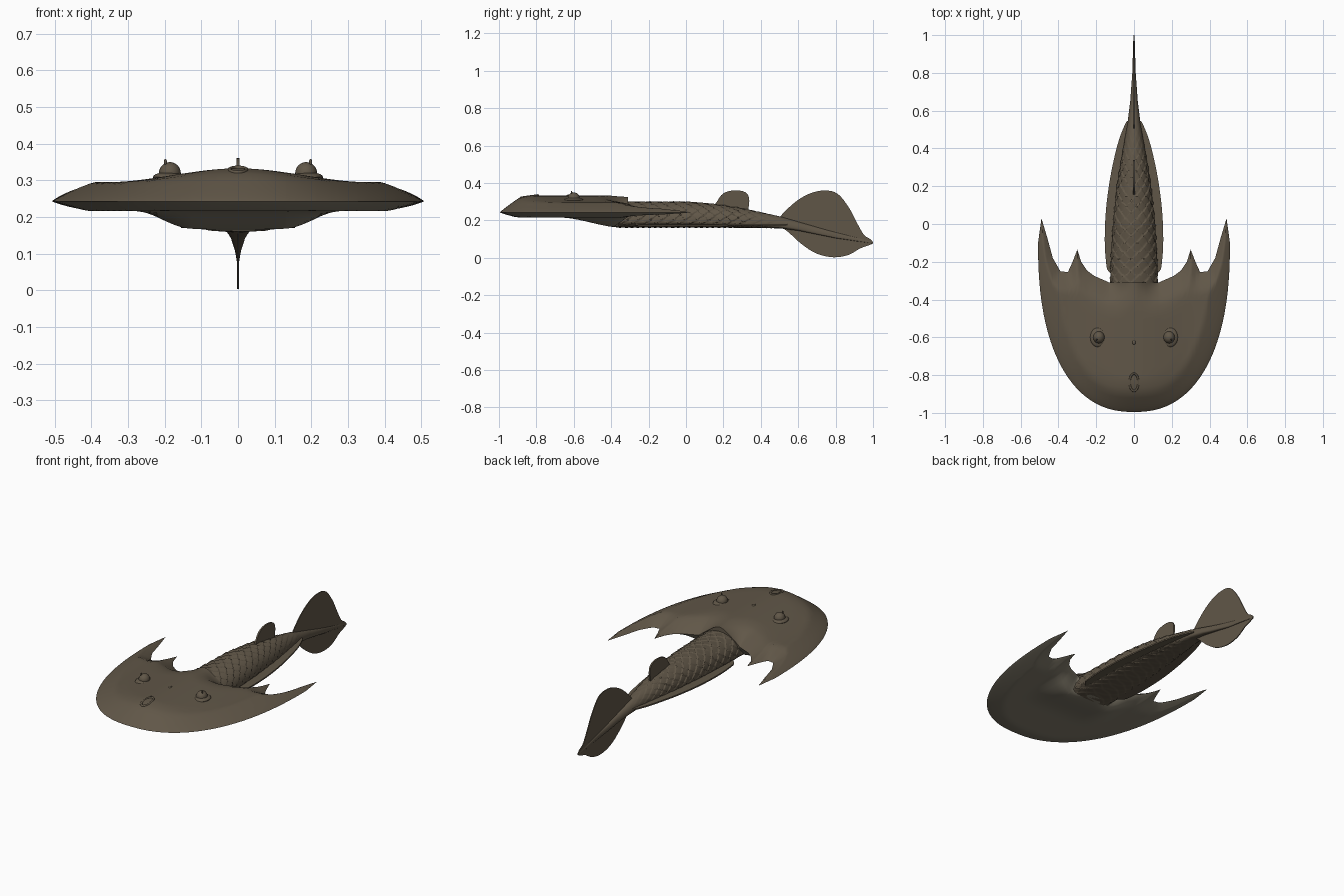
import bpy, bmesh, math
from mathutils import Vector
from mathutils.geometry import intersect_point_line

old = bpy.data.objects.get("Cube")
if old:
    bpy.data.objects.remove(old, do_unlink=True)


def make_material(name, rgb):
    mat = bpy.data.materials.new(name)
    mat.use_nodes = True
    mat.diffuse_color = (*rgb, 1)
    mat.node_tree.nodes["Principled BSDF"].inputs["Base Color"].default_value = (*rgb, 1)
    return mat


skin = make_material("stone_brown", (.118, .094, .064))
pale = make_material("pale_underside", (.235, .21, .157))


def finish(name, bm, angle=35):
    bmesh.ops.remove_doubles(bm, verts=bm.verts, dist=0.0004)
    bmesh.ops.recalc_face_normals(bm, faces=bm.faces)
    mesh = bpy.data.meshes.new(name)
    bm.to_mesh(mesh)
    bm.free()
    ob = bpy.data.objects.new(name, mesh)
    bpy.context.collection.objects.link(ob)
    mesh.materials.append(skin)
    bpy.ops.object.select_all(action='DESELECT')
    ob.select_set(True)
    bpy.context.view_layer.objects.active = ob
    bpy.ops.object.shade_smooth_by_angle(angle=math.radians(angle))
    return ob


def lerp(table, s):
    for (a, va), (b, vb) in zip(table, table[1:]):
        if s <= b:
            return va + (vb - va) * max(0, (s - a) / (b - a))
    return table[-1][1]


def ramp(s, a, b):
    t = min(1, max(0, (s - a) / (b - a)))
    return t * t * (3 - 2 * t)


def skin_grid(bm, rows, closed=False, slot=0):
    for r, s in zip(rows, rows[1:]):
        n = len(r)
        for j in range(n if closed else n - 1):
            face = bm.faces.new((r[j], r[(j + 1) % n], s[(j + 1) % n], s[j]))
            face.material_index = slot


# Head shield: columns run from the rounded front edge to the horned rear edge
HALF = 0.508
REAR = [(0, -.31), (.13, -.31), (.21, -.275), (.25, -.245), (.28, -.2), (.30, -.135),
        (.325, -.2), (.35, -.255), (.39, -.25), (.43, -.18), (.46, -.07), (.49, .03),
        (HALF, -.1)]


def front_edge(x):
    return -.1 - .895 * max(0, 1 - (abs(x) / HALF) ** 2.35) ** (1 / 2.35)


xs = {round(HALF * math.sin(math.pi * k / 72), 4) for k in range(37)}
xs = sorted(xs | {p[0] for p in REAR})
xs = [-x for x in reversed(xs) if x > 0] + xs
front = [Vector((x, front_edge(x), 0)) for x in xs]
rear = [Vector((x, lerp(REAR, abs(x)), 0)) for x in xs]
edges = list(zip(front, front[1:]))
edges += [e for e in zip(rear, rear[1:]) if abs(e[0].x + e[1].x) > .28]


def edge_distance(p):
    best = 9
    for a, b in edges:
        q, t = intersect_point_line(p, a, b)
        q = a if t < 0 else b if t > 1 else q
        best = min(best, (p - q).length)
    return best


def shield_top(x, d):
    return .243 + .052 * min(1, d / .1) ** .85 + .038 * ramp(.36 - abs(x), 0, .36) * min(1, d / .16)


def shield_bottom(x, y, d):
    belly = ramp(.28 - abs(x), 0, .16) * ramp(y, -.68, -.34)
    return .243 - .027 * min(1, d / .09) ** .85 - .054 * belly * min(1, d / .06)


bm = bmesh.new()
tops, bottoms = [], []
ROWS = 28
for a, b in zip(front, rear):
    top, bottom = [], []
    for k in range(ROWS + 1):
        p = a.lerp(b, (1 - math.cos(math.pi * k / ROWS)) / 2)
        d = edge_distance(p)
        top.append(bm.verts.new((p.x, p.y, shield_top(p.x, d))))
        bottom.append(bm.verts.new((p.x, p.y, shield_bottom(p.x, p.y, d))))
    tops.append(top)
    bottoms.append(bottom)
skin_grid(bm, tops)
skin_grid(bm, bottoms, slot=1)
skin_grid(bm, [[c[-1] for c in tops], [c[-1] for c in bottoms]])
shield = finish("head_shield", bm, 40)
shield.data.materials.append(pale)

# Scaly body: lofted sections with overlapping diamond scales
WIDTH = [(-.36, .128), (-.2, .123), (0, .112), (.2, .09), (.4, .057), (.53, .035), (.65, .02), (.8, .009), (1, .003)]
TOP = [(-.36, .3), (0, .3), (.15, .288), (.3, .265), (.5, .222), (.75, .15), (1, .086)]
BOTTOM = [(-.36, .162), (.2, .162), (.5, .158), (.6, .145), (.8, .105), (1, .076)]
bm = bmesh.new()
rings = []
STEPS, AROUND, SCALES = 230, 132, 11
for i in range(STEPS + 1):
    y = -.36 + 1.355 * i / STEPS
    w, hi, lo = lerp(WIDTH, y), lerp(TOP, y), lerp(BOTTOM, y)
    mid = lo + .3 * (hi - lo)
    fade = .008 * ramp(.58 - y, 0, .35)
    ring = []
    for j in range(AROUND):
        t = math.tau * (j + .5) / AROUND
        c, s = math.cos(t), math.sin(t)
        u, v = y / .062, SCALES * t / math.tau
        h = fade * (((u + v) % 1 + (u - v) % 1) / 2 - .5)
        if s < 0:
            c, s = math.copysign(abs(c) ** .6, c), -abs(s) ** .7
            h *= .6
        z = mid + s * (hi - mid if s > 0 else mid - lo)
        ring.append(bm.verts.new((c * (w + h), y, z + s * h)))
    rings.append(ring)
skin_grid(bm, rings, True)
for ring in (rings[0], rings[-1]):
    bm.faces.new(ring)
finish("scaly_body", bm, 25)


# Thin fins: smoothed outline plates
def smooth_outline(pts, n=4):
    out = []
    for i in range(len(pts)):
        p0, p1, p2, p3 = (Vector(pts[(i + k) % len(pts)]) for k in (-1, 0, 1, 2))
        for k in range(n):
            t = k / n
            out.append(.5 * (2 * p1 + (p2 - p0) * t + (2 * p0 - 5 * p1 + 4 * p2 - p3) * t * t
                             + (3 * p1 - p0 - 3 * p2 + p3) * t ** 3))
    return out


def plate(name, pts, place, offset):
    bm = bmesh.new()
    outline = smooth_outline(pts)
    sides = [[bm.verts.new(Vector(place(*p)) + Vector(offset) * s) for p in outline] for s in (-1, 1)]
    for side in sides:
        bm.faces.new(side)
    skin_grid(bm, sides, True)
    return finish(name, bm)


def upright(y, z):
    return (0, y, z)


plate("tail_fin", [(.5, .215), (.58, .295), (.66, .343), (.74, .36), (.81, .343), (.87, .27), (.91, .195),
                   (.95, .125), (.985, .1), (1, .08), (.98, .068), (.93, .05), (.87, .016), (.79, .003),
                   (.7, .022), (.62, .072), (.55, .135), (.5, .175)], upright, (.0025, 0, 0))
plate("dorsal_fin", [(.15, .265), (.165, .3), (.2, .345), (.26, .361), (.315, .352), (.336, .325),
                     (.336, .28), (.32, .245), (.23, .25)], upright, (.0045, 0, 0))
for side, label in ((1, "left"), (-1, "right")):
    plate(label + "_belly_fin", [(.08, -.25), (.135, -.25), (.149, -.19), (.155, -.08), (.148, .08), (.125, .25),
                                 (.09, .41), (.055, .51), (.03, .54), (.02, .4), (.05, .1)],
          lambda x, y: (side * x, y, .178 - .08 * max(0, x - .1)), (0, 0, .004))


# Eyes, nostril and brow bump
def dome(name, center, radii):
    bm = bmesh.new()
    bmesh.ops.create_uvsphere(bm, u_segments=24, v_segments=14, radius=1)
    for v in bm.verts:
        v.co = Vector(center) + Vector(v.co[k] * radii[k] for k in range(3))
    return finish(name, bm)


def ring(name, center, rx, ry, thick, slope=0):
    bm = bmesh.new()
    loops = []
    for i in range(32):
        a = math.tau * i / 32
        loop = []
        for j in range(8):
            b = math.tau * j / 8
            m = thick * math.cos(b)
            y = (ry + m) * math.sin(a)
            loop.append(bm.verts.new((center[0] + (rx + m) * math.cos(a), center[1] + y,
                                      center[2] + slope * y + thick * math.sin(b))))
        loops.append(loop)
    skin_grid(bm, loops + loops[:1], True)
    return finish(name, bm, 60)


for side, label in ((1, "left"), (-1, "right")):
    dome(label + "_eye_rim", (side * .19, -.6, .309), (.042, .052, .014))
    dome(label + "_eye", (side * .186, -.6, .319), (.03, .032, .031))
    dome(label + "_eye_tip", (side * .198, -.612, .35), (.004, .004, .009))
ring("nostril_rim", (0, -.838, .328), .023, .046, .006, .14)
dome("brow_bump", (0, -.627, .332), (.009, .012, .006))
